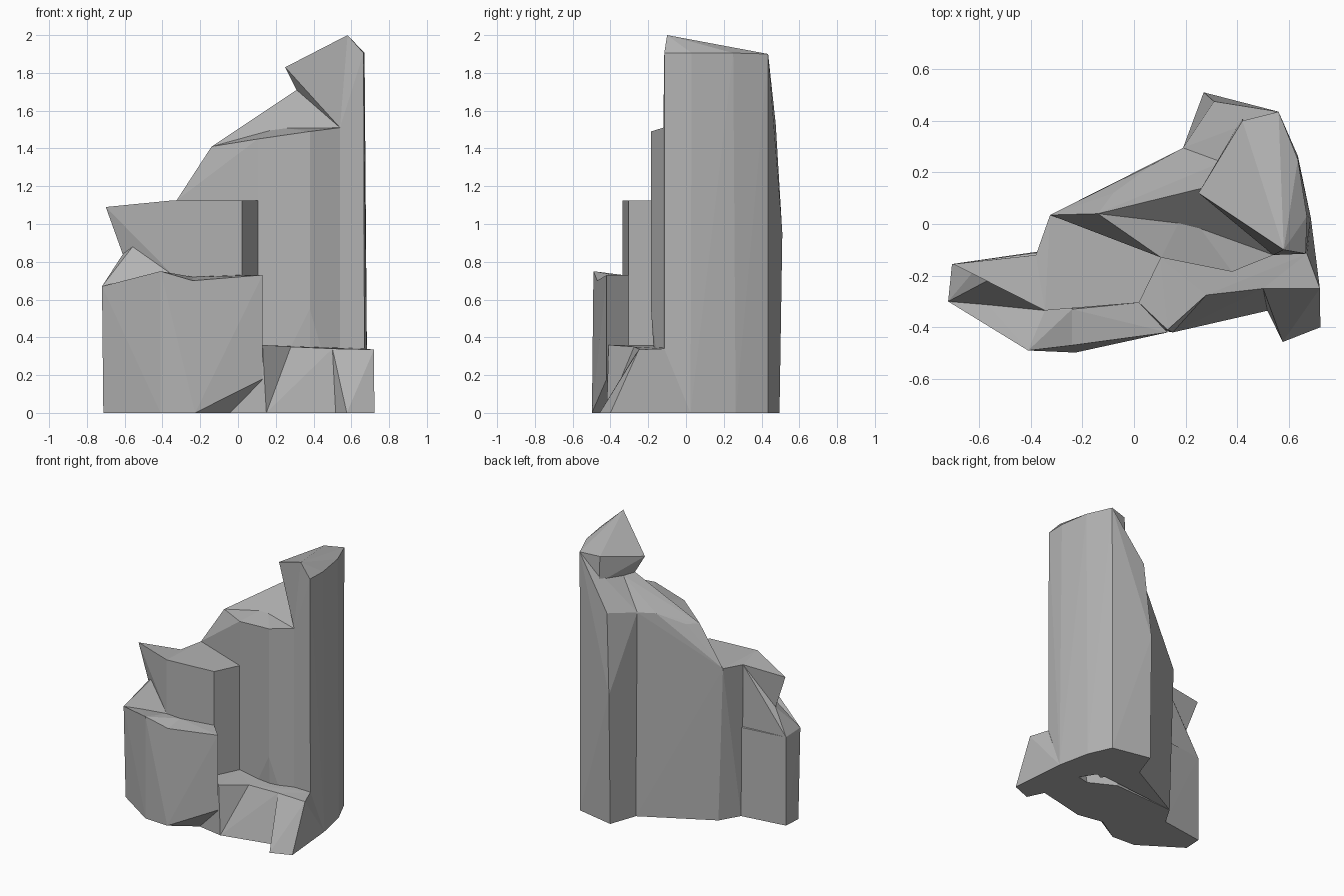
import bpy
import bmesh

# Remove the default cube
default_cube = bpy.data.objects.get("Cube")
if default_cube:
    bpy.data.objects.remove(default_cube, do_unlink=True)

# Single stone colour
stone = bpy.data.materials.new("grey stone")
stone.use_nodes = True
stone_colour = (0.45, 0.45, 0.45, 1.0)
stone.diffuse_color = stone_colour
stone_shader = stone.node_tree.nodes["Principled BSDF"]
stone_shader.inputs["Base Color"].default_value = stone_colour
stone_shader.inputs["Roughness"].default_value = 0.9


def rock(name, upper, ground=()):
    """Faceted convex rock from upper corners (x, y, z) and ground corners (x, y)."""
    mesh = bpy.data.meshes.new(name)
    bm = bmesh.new()
    for corner in upper:
        bm.verts.new(corner)
    for x, y in ground:
        bm.verts.new((x, y, 0))
    result = bmesh.ops.convex_hull(bm, input=bm.verts[:])
    unused = [v for v in result["geom_interior"] if isinstance(v, bmesh.types.BMVert)]
    bmesh.ops.delete(bm, geom=unused, context="VERTS")
    bmesh.ops.recalc_face_normals(bm, faces=bm.faces[:])
    bm.to_mesh(mesh)
    bm.free()
    mesh.materials.append(stone)
    rock_object = bpy.data.objects.new(name, mesh)
    bpy.context.collection.objects.link(rock_object)
    return rock_object


# Shared corners where neighbouring rocks meet
peak = (.58, -.1, 2)
back_top = (.56, .435, 1.9)
back_foot = (.557, .435)
neck_front = (.31, .15, 1.71)
neck_side = (.34, .24, 1.71)
neck_back = (.42, .41, 1.7)
shoulder_side = (.19, .295, 1.5)
shoulder_foot = (.2, .297)
terrace_left = (-.14, .04, 1.41)
terrace_back = (.2, .06, 1.515)
terrace_right = (.54, -.12, 1.51)
saddle = (-.325, .035, 1.125)
saddle_foot = (-.289, .036)
step_front = (-.345, -.335, 1.125)
step_back = (-.38, -.12, 1.11)
notch = (-.61, -.17, .84)
low_left = (-.72, -.3, .67)
low_back = (-.705, -.155, .65)
low_dip = (-.24, -.47, .7)
low_dip_foot = (-.227, -.498)
inner_low = (-.345, -.335, .73)
ledge_middle = (.28, -.275, .35)
ledge_right = (.5, -.25, .34)
ledge_end = (.67, -.115, .34)
ledge_foot = (.15, -.42)
buttress_foot = (.517, -.336)
column_foot = (.685, .024)

# Tall column and the overhanging crag at its top
rock("tall_column",
     [peak, back_top, (.665, -.115, 1.905), (.67, .03, 1.905),
      (.635, .25, 1.905), (.42, .4, 1.89), (.37, .295, 1.87), terrace_right],
     [column_foot, (.635, .263), back_foot, (.42, .4), (.4, .1),
      (.54, -.12), (.67, -.115)])
rock("crag",
     [peak, (.25, .12, 1.83), (.37, .295, 1.87), (.42, .4, 1.89),
      neck_front, neck_side, neck_back, terrace_right])

# Back shoulder and the slope running down from it
rock("back_shoulder",
     [(.31, .475, 1.53), (.27, .51, .95), shoulder_side, neck_side, neck_back, back_top],
     [(.27, .495), shoulder_foot, (.36, .07), (.6, .2), back_foot])
rock("upper_slope",
     [shoulder_side, (.08, .235, 1.5), (-.08, .12, 1.42), terrace_left,
      terrace_back, terrace_right, neck_front, neck_side, saddle],
     [shoulder_foot, (-.078, .128), saddle_foot, (.36, .1)])

# Middle terrace
rock("middle_terrace",
     [terrace_left, terrace_back, terrace_right, (.38, -.185, 1.49),
      (.105, -.13, 1.45), (.38, -.185, .55), saddle],
     [saddle_foot, (.105, -.13), (.38, -.15), (.54, -.12), (.2, .06)])

# Lower step with its pointed horn and the notch beneath
rock("lower_step",
     [step_front, step_back, saddle, (.02, -.305, 1.125), (.105, -.13, 1.125)],
     [(-.345, -.335), (.02, -.305), (.105, -.13), saddle_foot, (-.373, -.107)])
rock("horn", [(-.7, -.155, 1.09), step_front, step_back, notch, inner_low])
rock("notch_slope", [notch, low_left, low_back, step_back, inner_low, (-.36, -.12, .5)])

# Front left block in two halves
rock("front_block_left",
     [low_left, low_back, (-.41, -.49, .75), low_dip, inner_low,
      (-.24, -.33, .72), (-.37, -.11, .65)],
     [(-.705, -.155), (-.713, -.287), (-.544, -.375), (-.41, -.488),
      low_dip_foot, (-.373, -.107), (-.2, -.2)])
rock("front_block_right",
     [low_dip, (.13, -.42, .73), (.02, -.305, .73), (-.24, -.33, .72),
      (.13, -.42, .18)],
     [low_dip_foot, (-.043, -.384), (.02, -.305), (-.2, -.2)])

# Front ledge and the buttress at its right end
rock("ledge_left",
     [(.13, -.41, .36), ledge_middle, (.02, -.305, .36), (.1, -.13, .36)],
     [ledge_foot, (-.043, -.384), (.1, -.1), (.3, -.2)])
rock("ledge_right",
     [ledge_middle, ledge_right, ledge_end, (.1, -.13, .36)],
     [ledge_foot, buttress_foot, column_foot, (.1, -.1)])
rock("buttress",
     [ledge_right, (.72, -.25, .335), ledge_end],
     [buttress_foot, (.576, -.457), (.722, -.4), column_foot, (.5, -.1)])
